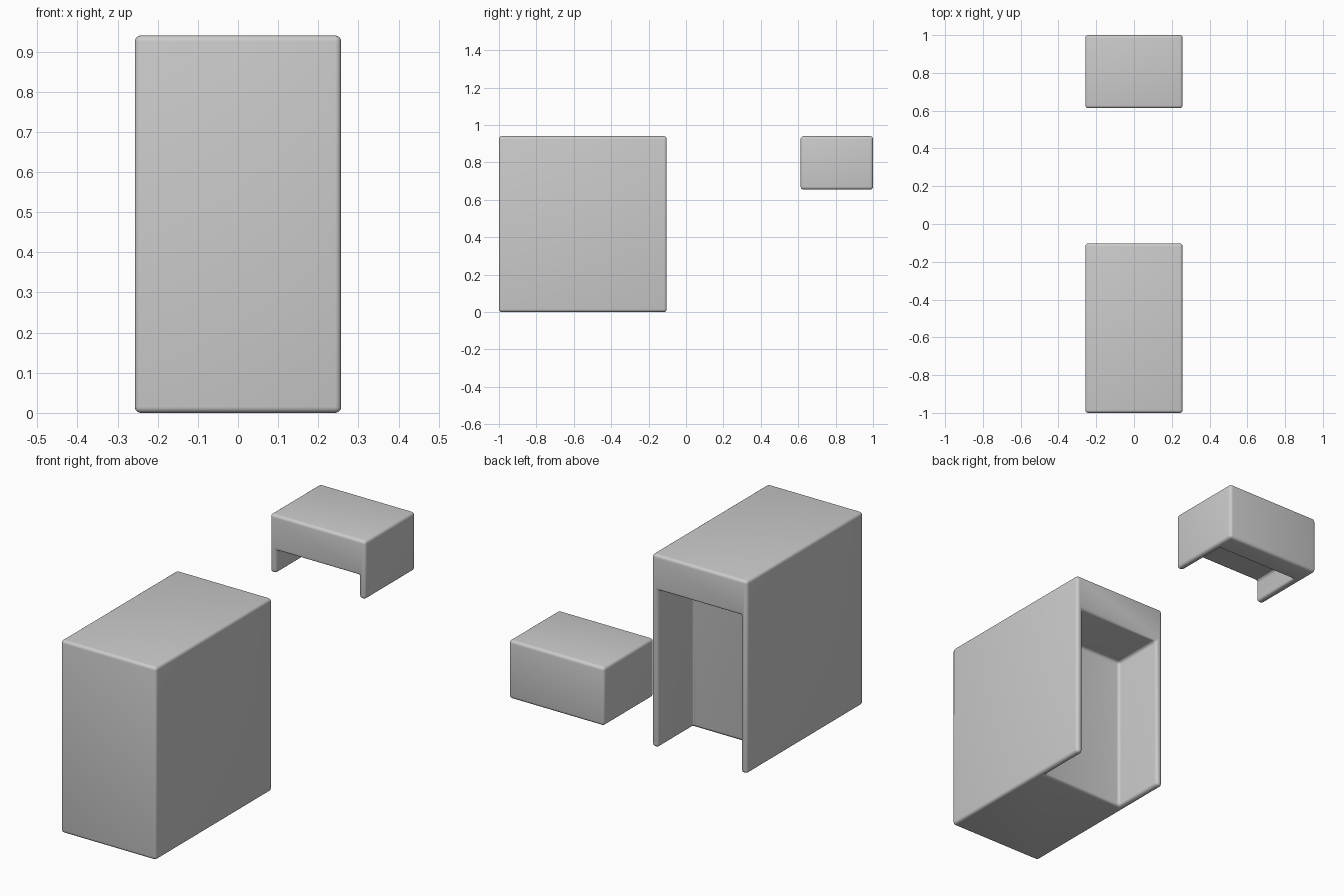
import bpy

if "Cube" in bpy.data.objects:
    bpy.data.objects.remove(bpy.data.objects["Cube"])

WIDTH = 0.514        # outer width of both blocks
TOP = 0.94           # shared top height
NOTCH_W = 0.446      # opening width between the side walls
NOTCH_TOP = 0.767    # underside of the header
NOTCH_D = 0.27       # opening depth


def box(name, lo, hi):
    """Axis-aligned box between two corners."""
    bpy.ops.mesh.primitive_cube_add(size=1, location=[(a + b) / 2 for a, b in zip(lo, hi)])
    ob = bpy.context.object
    ob.name = name
    ob.scale = [b - a for a, b in zip(lo, hi)]
    bpy.ops.object.transform_apply(location=False, rotation=False, scale=True)
    return ob


def notched_block(name, y_face, y_back, z_low):
    """Soft-edged block with an opening in the face at y_face, open at the bottom."""
    inward = 1 if y_back > y_face else -1
    block = box(name, (-WIDTH / 2, min(y_face, y_back), z_low),
                (WIDTH / 2, max(y_face, y_back), TOP))
    ys = sorted((y_face - 0.1 * inward, y_face + NOTCH_D * inward))
    cutter = box(name + "_cutter", (-NOTCH_W / 2, ys[0], z_low - 0.1),
                 (NOTCH_W / 2, ys[1], NOTCH_TOP))
    cutter.hide_render = True

    cut = block.modifiers.new("opening", 'BOOLEAN')
    cut.operation = 'DIFFERENCE'
    cut.solver = 'EXACT'
    cut.object = cutter
    bevel = block.modifiers.new("soft_edges", 'BEVEL')
    bevel.width = 0.015
    bevel.segments = 4
    bevel.limit_method = 'ANGLE'

    # Bake the modifiers, then smooth the rounded edges
    bpy.ops.object.select_all(action='DESELECT')
    block.select_set(True)
    bpy.context.view_layer.objects.active = block
    for mod in ("opening", "soft_edges"):
        bpy.ops.object.modifier_apply(modifier=mod)
    bpy.ops.object.shade_smooth_by_angle()
    bpy.data.objects.remove(cutter, do_unlink=True)
    return block


# Tall block at the front, opening towards the back
notched_block("tall_end_block", -0.103, -1.0, 0.0)
# Short raised block at the back, opening towards the front
notched_block("short_end_block", 0.613, 1.0, 0.655)
